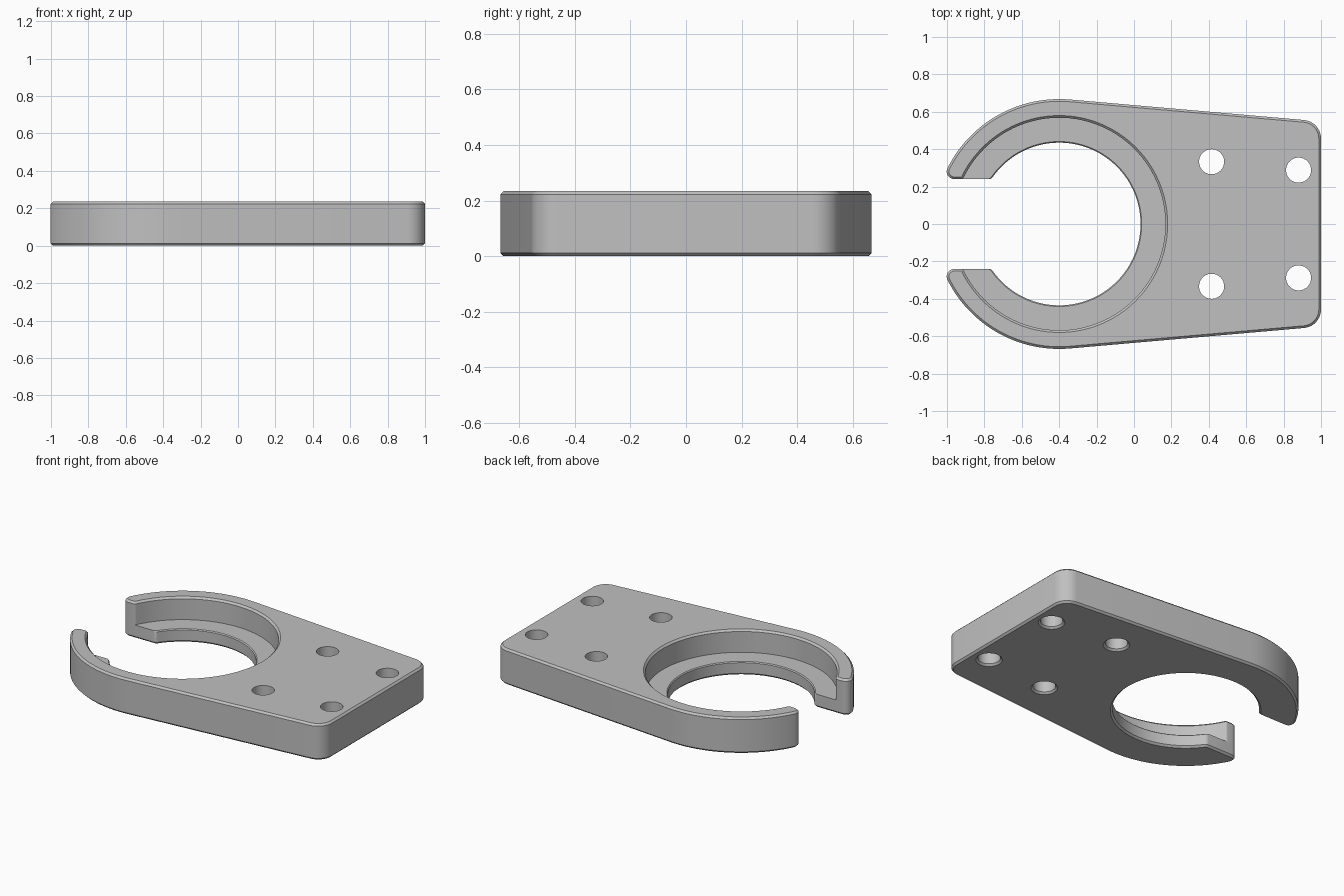
import bpy, bmesh, math
from math import radians, pi, cos, sin, sqrt, asin

if "Cube" in bpy.data.objects:
    bpy.data.objects.remove(bpy.data.objects["Cube"])

H, LEDGE, C = 0.235, 0.087, 0.012      # plate height, seat height, chamfer
CX, R, SLOT = -0.4, 0.668, 0.24        # ring centre, outer radius, half slot
BORE, SEAT = 0.435, 0.568              # through bore and counterbore radii
TILT = radians(85)                     # normal of the tapering sides


def arc(cx, cy, r, a0, a1, n):
    return [(cx + r * cos(a0 + (a1 - a0) * i / n),
             cy + r * sin(a0 + (a1 - a0) * i / n)) for i in range(n + 1)]


def outline(inner, fil, d=0.0):
    """Plate outline with the given bore radius and bore-lip fillet, inset by d."""
    tip = 0.041
    corner_y = (R - 0.1 - 1.3 * cos(TILT)) / sin(TILT)
    a_out = pi - asin((SLOT + tip) / (R - tip))
    a_in = pi - asin((SLOT + fil) / (inner + fil))
    tx = CX + (R - tip) * cos(a_out)
    ix = CX + (inner + fil) * cos(a_in)
    half = arc(0.9, corner_y, 0.1 - d, 0, TILT, 10)
    half += arc(CX, 0, R - d, TILT, a_out, 24)
    half += arc(tx, SLOT + tip, tip - d, a_out, 1.5 * pi, 10)
    half += arc(ix, SLOT + fil, fil - d, 1.5 * pi, a_in + pi, 6)
    half += arc(CX, 0, inner + d, a_in, 0, 40)
    return half + [(x, -y) for x, y in reversed(half[:-1])]


def loft(bm, sections):
    """Skin (outline, z) sections and cap both ends."""
    rings = [[bm.verts.new((x, y, z)) for x, y in pts] for pts, z in sections]
    n = len(rings[0])
    for lo, hi in zip(rings, rings[1:]):
        for i in range(n):
            j = (i + 1) % n
            bm.faces.new((lo[i], lo[j], hi[j], hi[i]))
    bm.faces.new(rings[0][::-1])
    bm.faces.new(rings[-1])


def make_object(name, bm):
    bmesh.ops.remove_doubles(bm, verts=bm.verts, dist=1e-5)
    bmesh.ops.dissolve_degenerate(bm, edges=bm.edges, dist=1e-5)
    bmesh.ops.recalc_face_normals(bm, faces=bm.faces)
    me = bpy.data.meshes.new(name)
    bm.to_mesh(me)
    bm.free()
    ob = bpy.data.objects.new(name, me)
    bpy.context.collection.objects.link(ob)
    return ob


# Clamp plate: chamfered body with an open stepped ring
bm = bmesh.new()
loft(bm, [(outline(BORE, 0.03, C), 0),
          (outline(BORE, 0.03), C),
          (outline(BORE, 0.03), LEDGE - 0.006),
          (outline(BORE + 0.006, 0.03), LEDGE),
          (outline(SEAT, 0.016), LEDGE),
          (outline(SEAT, 0.016), H - C),
          (outline(SEAT, 0.016, C), H)])
plate = make_object("clamp_plate", bm)

# Screw holes, chamfered on the underside
bm = bmesh.new()
for x, y in ((0.415, 0.333), (0.88, 0.288)):
    for s in (1, -1):
        loft(bm, [(arc(x, s * y, r, 0, 2 * pi * 39 / 40, 39), z) for r, z in
                  ((0.067 + 2 * C, -C), (0.067, C), (0.067, H + 0.05))])
cutter = make_object("hole_cutter", bm)
cutter.hide_render = True

bpy.context.view_layer.objects.active = plate
plate.select_set(True)
mod = plate.modifiers.new("holes", 'BOOLEAN')
mod.object = cutter
mod.solver = 'EXACT'
bpy.ops.object.modifier_apply(modifier=mod.name)
bpy.data.objects.remove(cutter)

# Plain grey finish
grey = bpy.data.materials.new("grey")
grey.diffuse_color = (0.53, 0.53, 0.535, 1)
grey.use_nodes = True
grey.node_tree.nodes["Principled BSDF"].inputs["Base Color"].default_value = grey.diffuse_color
plate.data.materials.clear()
plate.data.materials.append(grey)
bpy.ops.object.shade_smooth_by_angle(angle=radians(30))
